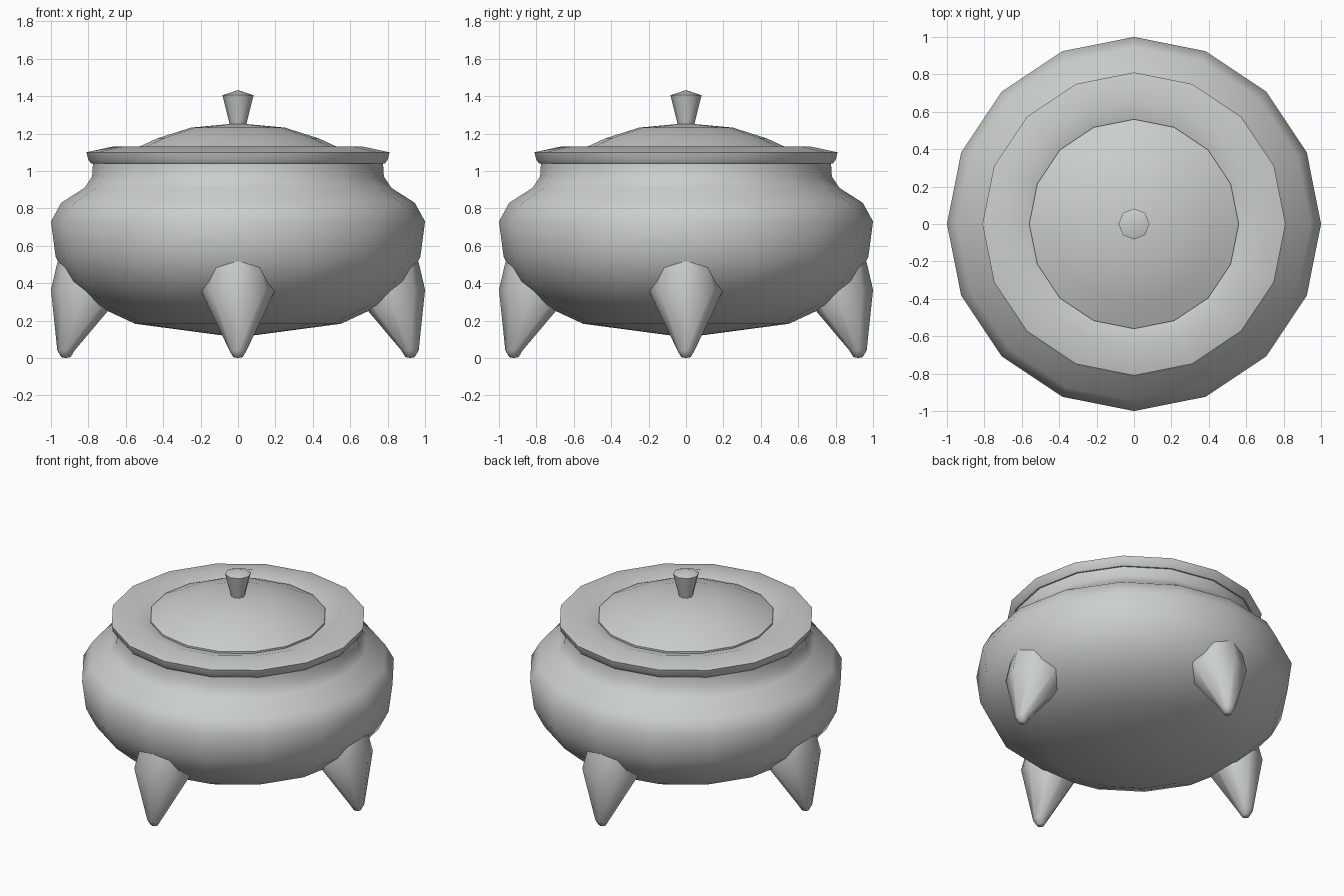
import bpy, bmesh
from math import cos, sin, pi, radians

cube = bpy.data.objects.get("Cube")
if cube:
    bpy.data.objects.remove(cube, do_unlink=True)

stone = bpy.data.materials.new("pale_grey_stone")
stone.use_nodes = True
colour = (0.60, 0.63, 0.60, 1)
stone.diffuse_color = colour
stone.node_tree.nodes["Principled BSDF"].inputs["Base Color"].default_value = colour


def loft(name, rings, sides, smooth_angle, turn=0.0):
    """Join rings of (centre offset, radius, height); zero radius makes a pole."""
    bm = bmesh.new()
    loops = []
    for offset, radius, z in rings:
        count = sides if radius > 0 else 1
        loop = []
        for i in range(count):
            a = 2 * pi * i / sides
            x, y = offset + radius * cos(a), radius * sin(a)
            loop.append(bm.verts.new((x * cos(turn) - y * sin(turn),
                                      x * sin(turn) + y * cos(turn), z)))
        loops.append(loop)
    for low, high in zip(loops, loops[1:]):
        for i in range(sides):
            j = (i + 1) % sides
            quad = [low[i % len(low)], low[j % len(low)],
                    high[j % len(high)], high[i % len(high)]]
            bm.faces.new(list(dict.fromkeys(quad)))
    bmesh.ops.recalc_face_normals(bm, faces=bm.faces)
    mesh = bpy.data.meshes.new(name)
    bm.to_mesh(mesh)
    bm.free()
    mesh.materials.append(stone)
    obj = bpy.data.objects.new(name, mesh)
    bpy.context.collection.objects.link(obj)
    bpy.ops.object.select_all(action='DESELECT')
    obj.select_set(True)
    bpy.context.view_layer.objects.active = obj
    bpy.ops.object.shade_smooth_by_angle(angle=radians(smooth_angle))
    return obj


def lathe(name, profile, sides, smooth_angle):
    return loft(name, [(0, r, z) for r, z in profile], sides, smooth_angle)


# Rounded bowl with its neck
lathe("pot_body", [(0, 0.11), (0.55, 0.183), (0.77, 0.285), (0.91, 0.41),
                   (0.975, 0.54), (1.0, 0.73), (0.945, 0.83), (0.82, 0.91),
                   (0.78, 0.97), (0.775, 1.05), (0, 1.05)], 16, 50)

# Flared rim, dished towards the lid
lathe("rim", [(0.55, 1.04), (0.785, 1.04), (0.80, 1.06), (0.81, 1.10),
              (0.66, 1.132), (0.55, 1.10), (0.55, 1.04)], 16, 50)

# Domed lid and its knob
lathe("lid", [(0, 1.08), (0.56, 1.08), (0.56, 1.115), (0.43, 1.175),
              (0.25, 1.232), (0, 1.255)], 16, 50)
lathe("lid_knob", [(0, 1.24), (0.042, 1.24), (0.083, 1.405), (0, 1.432)], 8, 50)

# Four tapering legs
leg_rings = [(0.92, 0, 0), (0.92, 0.025, 0.005), (0.92, 0.046, 0.04),
             (0.80, 0.20, 0.365), (0.81, 0.155, 0.515), (0.81, 0, 0.53)]
for index, side in enumerate(("left", "back", "right", "front")):
    loft(side + "_leg", leg_rings, 8, 50, index * pi / 2)
